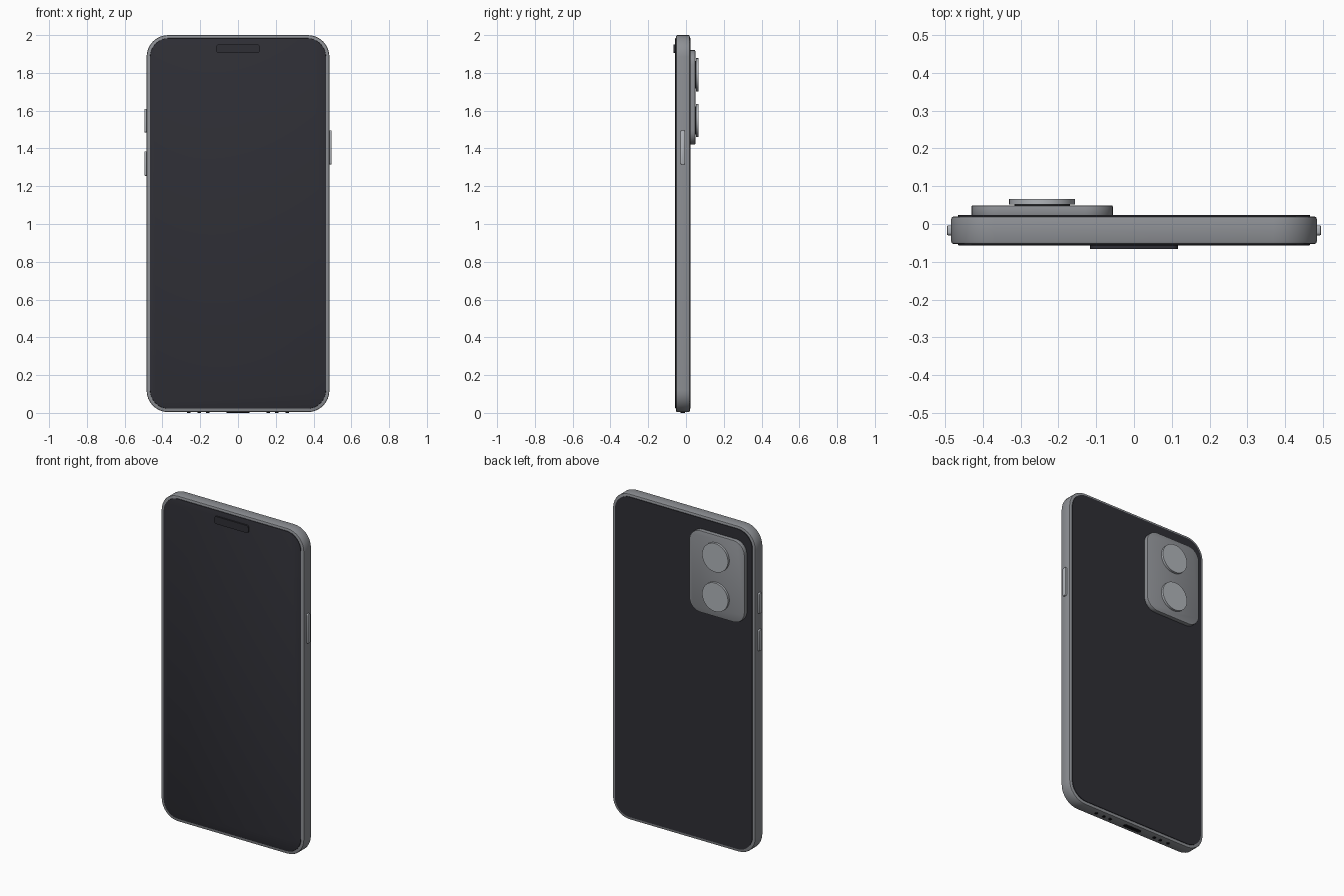
import bpy
import bmesh
import math
from mathutils import Vector

if "Cube" in bpy.data.objects:
    bpy.data.objects.remove(bpy.data.objects["Cube"], do_unlink=True)


def material(name, rgb):
    mat = bpy.data.materials.new(name)
    mat.use_nodes = True
    mat.diffuse_color = (*rgb, 1)
    mat.node_tree.nodes["Principled BSDF"].inputs["Base Color"].default_value = (*rgb, 1)
    return mat


METAL = material("grey metal", (0.27, 0.28, 0.30))
BRIGHT = material("bright metal", (0.44, 0.46, 0.49))
GLASS = material("dark glass", (0.028, 0.028, 0.036))
BLACK = material("black", (0.008, 0.008, 0.010))


def finish(bm, name, mat):
    mesh = bpy.data.meshes.new(name)
    bm.to_mesh(mesh)
    bm.free()
    mesh.materials.append(mat)
    obj = bpy.data.objects.new(name, mesh)
    bpy.context.collection.objects.link(obj)
    bpy.ops.object.select_all(action="DESELECT")
    obj.select_set(True)
    bpy.context.view_layer.objects.active = obj
    bpy.ops.object.shade_smooth_by_angle(angle=math.radians(35))
    return obj


def slab(name, mat, x, y, z, radius, rim=0, axis=1, steps=8):
    """Box between the x, y, z ranges: corners rounded about axis, rims softened."""
    lo, hi = Vector((x[0], y[0], z[0])), Vector((x[1], y[1], z[1]))
    bm = bmesh.new()
    bmesh.ops.create_cube(bm, size=1)
    for v in bm.verts:
        v.co = (lo + hi) / 2 + v.co * (hi - lo)
    along = [e for e in bm.edges
             if abs(e.verts[0].co[axis] - e.verts[1].co[axis]) > (hi - lo)[axis] / 2]
    bmesh.ops.bevel(bm, geom=along, offset=radius, segments=steps,
                    profile=0.5, affect="EDGES")
    if rim:
        rims = [e for e in bm.edges
                if abs(e.verts[0].co[axis] - e.verts[1].co[axis]) < 1e-5]
        bmesh.ops.bevel(bm, geom=rims, offset=rim, segments=2,
                        profile=0.5, affect="EDGES")
    return finish(bm, name, mat)


def disc(name, mat, x, z, radius, y0, y1):
    bm = bmesh.new()
    bmesh.ops.create_cone(bm, cap_ends=True, segments=40, radius1=radius,
                          radius2=radius, depth=y1 - y0)
    for v in bm.verts:
        v.co = Vector((x + v.co.x, (y0 + y1) / 2 + v.co.z, z - v.co.y))
    return finish(bm, name, mat)


# Body: metal frame between two glass sheets
slab("frame", METAL, (-0.484, 0.484), (-0.053, 0.02), (0.004, 2), 0.115, 0.007)
slab("screen", GLASS, (-0.466, 0.466), (-0.057, -0.045), (0.022, 1.984), 0.1, 0.003)
slab("back_glass", GLASS, (-0.466, 0.466), (0.012, 0.024), (0.022, 1.984), 0.1)
slab("screen_cutout", GLASS, (-0.116, 0.116), (-0.066, -0.055), (1.905, 1.951), 0.015)

# Side buttons
for name, side, low, high in (("power_button", 1, 1.315, 1.495),
                              ("volume_up_button", -1, 1.485, 1.61),
                              ("volume_down_button", -1, 1.255, 1.385)):
    slab(name, BRIGHT, sorted((side * 0.478, side * 0.495)), (-0.03, -0.004),
         (low, high), 0.008, 0.003, axis=0, steps=4)

# Rear camera block with two lenses
slab("camera_block", METAL, (-0.43, -0.056), (0.02, 0.049), (1.42, 1.92), 0.075, 0.003)
for name, z in (("upper_lens", 1.79), ("lower_lens", 1.548)):
    disc(name + "_base", BLACK, -0.243, z, 0.073, 0.045, 0.054)
    disc(name, BRIGHT, -0.243, z, 0.0875, 0.052, 0.066)

# Bottom edge: charging port and speaker holes
slab("charging_port", BLACK, (-0.06, 0.06), (-0.028, -0.005), (0, 0.008), 0.01, axis=2)
for side in (-1, 1):
    for i, x in enumerate((0.16, 0.205, 0.26)):
        slab(f"speaker_hole_{'left' if side > 0 else 'right'}_{i + 1}", BLACK,
             (side * x - 0.009, side * x + 0.009), (-0.025, -0.007), (0, 0.008),
             0.008, axis=2, steps=4)
